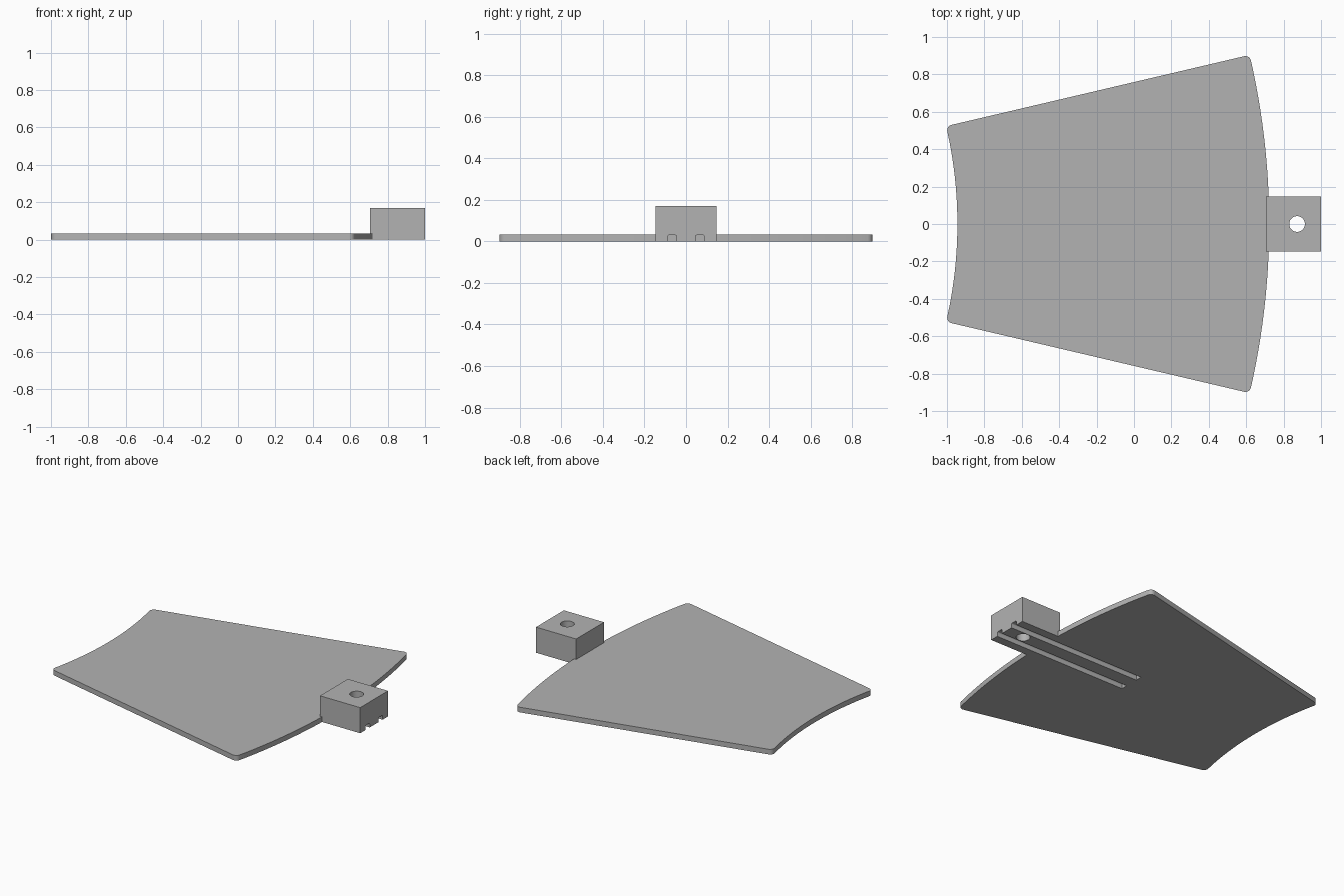
import bpy
import bmesh
from math import sin, cos, radians
from mathutils import Matrix, Vector

cube = bpy.data.objects.get("Cube")
if cube:
    bpy.data.objects.remove(cube, do_unlink=True)

# Single grey material
grey = bpy.data.materials.new("plain_grey")
grey.use_nodes = True
colour = (0.45, 0.45, 0.45, 1)
grey.diffuse_color = colour
grey.node_tree.nodes["Principled BSDF"].inputs["Base Color"].default_value = colour


def add_object(name, bm):
    bmesh.ops.recalc_face_normals(bm, faces=bm.faces)
    mesh = bpy.data.meshes.new(name)
    bm.to_mesh(mesh)
    bm.free()
    mesh.materials.append(grey)
    obj = bpy.data.objects.new(name, mesh)
    bpy.context.collection.objects.link(obj)
    return obj


def box_mesh(low, high):
    low, high = Vector(low), Vector(high)
    bm = bmesh.new()
    size = Matrix.Diagonal((high - low).to_4d())
    bmesh.ops.create_cube(bm, size=1, matrix=Matrix.Translation((low + high) / 2) @ size)
    return bm


def cut(target, cutter):
    mod = target.modifiers.new("cut", 'BOOLEAN')
    mod.operation = 'DIFFERENCE'
    mod.solver = 'EXACT'
    mod.object = cutter
    bpy.context.view_layer.objects.active = target
    bpy.ops.object.modifier_apply(modifier=mod.name)


# Panel: ring sector with rounded corners
CENTRE_X, R_IN, R_OUT, HALF = -3.235, 2.291, 3.958, radians(13.2)
THICK, STEPS = 0.034, 24


def arc(radius, sign):
    angles = [sign * HALF * (2 * i / STEPS - 1) for i in range(STEPS + 1)]
    return [(CENTRE_X + radius * cos(a), radius * sin(a), 0) for a in angles]


bm = bmesh.new()
base = bm.faces.new([bm.verts.new(p) for p in arc(R_OUT, 1) + arc(R_IN, -1)])
grown = bmesh.ops.extrude_face_region(bm, geom=[base])
bmesh.ops.translate(bm, vec=(0, 0, THICK),
                    verts=[v for v in grown["geom"] if isinstance(v, bmesh.types.BMVert)])
bmesh.ops.recalc_face_normals(bm, faces=bm.faces)
corners = [e for e in bm.edges
           if abs(e.verts[0].co.z - e.verts[1].co.z) > THICK / 2
           and e.calc_face_angle(0) > radians(45)]
bmesh.ops.bevel(bm, geom=corners, offset=0.03, segments=6, profile=0.5,
                affect='EDGES', clamp_overlap=False)
panel = add_object("panel", bm)

# Mounting block, fitted around the panel edge
block = add_object("mounting_block", box_mesh((0.705, -0.146, 0), (1, 0.146, 0.17)))
cut(block, panel)

# Two round-topped grooves underneath, and the bolt hole
cutters = []
for side in (-1, 1):
    y = side * 0.067
    bm = box_mesh((0.02, y - 0.022, -0.05), (1.1, y + 0.022, 0.03))
    top = [e for e in bm.edges if all(v.co.z > 0 for v in e.verts)
           and abs(e.verts[0].co.x - e.verts[1].co.x) > 0.5]
    bmesh.ops.bevel(bm, geom=top, offset=0.007, segments=3, profile=0.5, affect='EDGES')
    cutters.append(add_object("groove_cutter", bm))
bm = bmesh.new()
bmesh.ops.create_cone(bm, cap_ends=True, segments=40, radius1=0.042, radius2=0.042,
                      depth=1, matrix=Matrix.Translation((0.872, 0, 0)))
cutters.append(add_object("hole_cutter", bm))

for cutter in cutters:
    cutter.hide_render = True
    for part in (panel, block):
        cut(part, cutter)
for cutter in cutters:
    bpy.data.objects.remove(cutter, do_unlink=True)

# Smooth curved walls, crisp edges
for part in (panel, block):
    bpy.ops.object.select_all(action='DESELECT')
    part.select_set(True)
    bpy.context.view_layer.objects.active = part
    bpy.ops.object.shade_smooth_by_angle(angle=radians(30))
